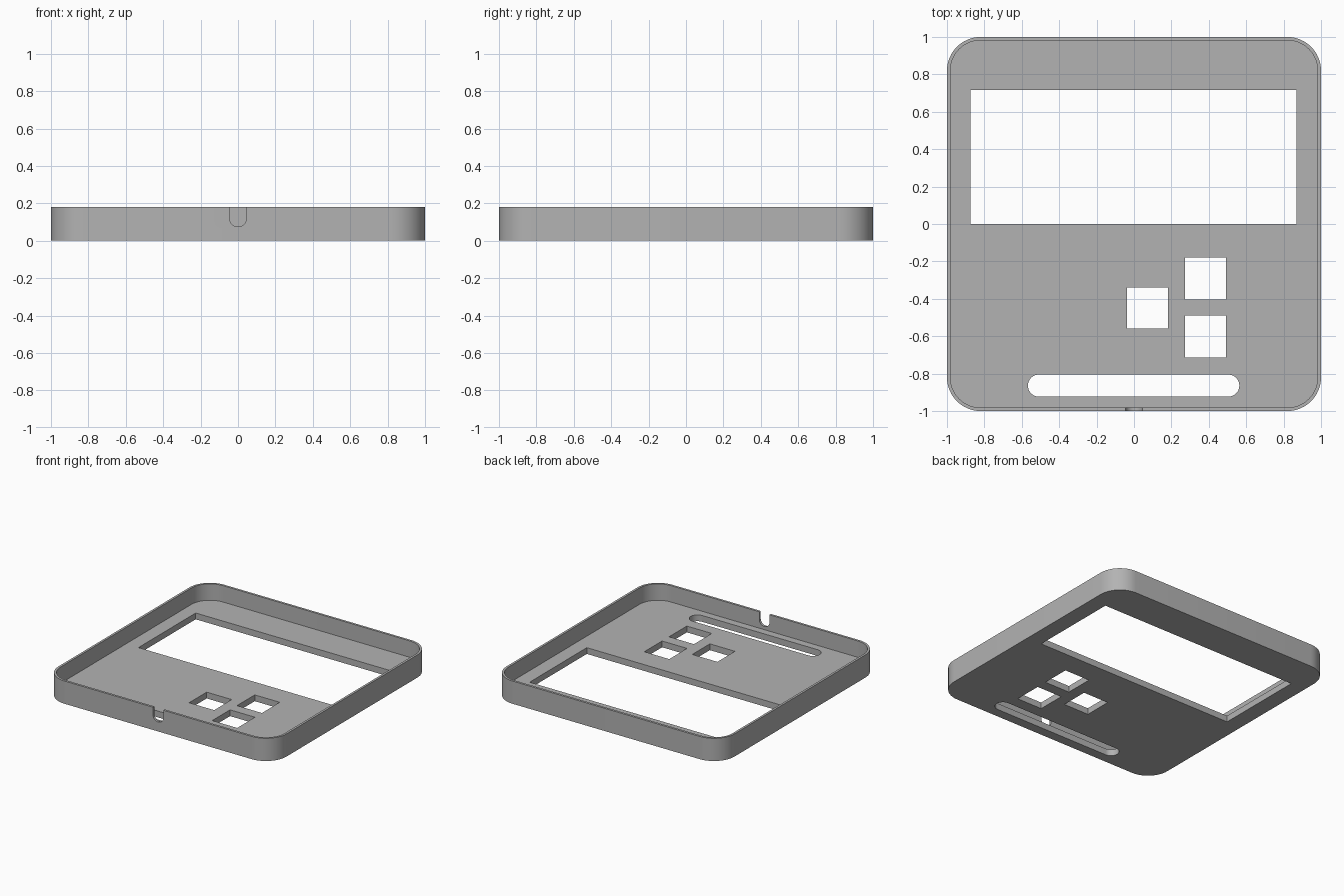
import bpy, bmesh, math
from mathutils import Matrix

cube = bpy.data.objects.get("Cube")
if cube:
    bpy.data.objects.remove(cube)

HEIGHT, FLOOR, WALL, RADIUS = 0.18, 0.05, 0.018, 0.18

grey = bpy.data.materials.new("plain grey")
grey.use_nodes = True
colour = (0.45, 0.45, 0.45, 1)
grey.diffuse_color = colour
grey.node_tree.nodes["Principled BSDF"].inputs["Base Color"].default_value = colour


def outline(x0, x1, y0, y1, r=0, steps=12):
    """Rectangle outline, counter-clockwise, with optional round corners."""
    if r == 0:
        return [(x0, y0), (x1, y0), (x1, y1), (x0, y1)]
    centres = [(x1 - r, y1 - r), (x0 + r, y1 - r), (x0 + r, y0 + r), (x1 - r, y0 + r)]
    points = []
    for i, (cx, cy) in enumerate(centres):
        for s in range(steps + 1):
            a = math.pi / 2 * (i + s / steps)
            points.append((cx + r * math.cos(a), cy + r * math.sin(a)))
    return points


def prism(name, points, z0, z1, matrix=None):
    """Solid made by extruding an outline from z0 to z1."""
    bm = bmesh.new()
    face = bm.faces.new([bm.verts.new((x, y, z0)) for x, y in points])
    top = bmesh.ops.extrude_face_region(bm, geom=[face])["geom"]
    bmesh.ops.translate(bm, vec=(0, 0, z1 - z0),
                        verts=[v for v in top if isinstance(v, bmesh.types.BMVert)])
    bmesh.ops.remove_doubles(bm, verts=bm.verts, dist=1e-5)
    if matrix:
        bm.transform(matrix)
    bmesh.ops.recalc_face_normals(bm, faces=bm.faces)
    mesh = bpy.data.meshes.new(name)
    bm.to_mesh(mesh)
    bm.free()
    mesh.materials.append(grey)
    obj = bpy.data.objects.new(name, mesh)
    bpy.context.collection.objects.link(obj)
    return obj


# Outer body of the shell
shell = prism("case_shell", outline(-1, 1, -1, 1, RADIUS), 0, HEIGHT)

# Hollow interior, screen window, button holes and rounded slot
inner = 1 - WALL
cutters = [prism("interior_cutter", outline(-inner, inner, -inner, inner, RADIUS - WALL),
                 FLOOR, HEIGHT + 0.1)]
openings = {
    "screen_cutter": (-0.873, 0.87, 0, 0.717),
    "button_cutter_middle": (-0.037, 0.183, -0.56, -0.34),
    "button_cutter_upper": (0.273, 0.492, -0.403, -0.18),
    "button_cutter_lower": (0.273, 0.492, -0.713, -0.49),
    "slot_cutter": (-0.567, 0.563, -0.923, -0.805, 0.0585),
}
for name, box in openings.items():
    cutters.append(prism(name, outline(*box), -0.1, FLOOR + 0.05))

# Round-bottomed cable notch in the front wall
notch = [(-0.045, 0.3)]
notch += [(0.045 * math.cos(a), 0.12 + 0.045 * math.sin(a))
          for a in (math.pi * (1 + s / 16) for s in range(17))]
notch.append((0.045, 0.3))
cutters.append(prism("notch_cutter", notch, 0.96, 1.1, Matrix.Rotation(math.pi / 2, 4, "X")))

# Cut everything out of the shell, then drop the helpers
for cutter in cutters:
    mod = shell.modifiers.new(cutter.name, "BOOLEAN")
    mod.operation = "DIFFERENCE"
    mod.solver = "EXACT"
    mod.object = cutter
    cutter.hide_render = True
bpy.ops.object.select_all(action="DESELECT")
bpy.context.view_layer.objects.active = shell
shell.select_set(True)
for mod in list(shell.modifiers):
    bpy.ops.object.modifier_apply(modifier=mod.name)
for cutter in cutters:
    bpy.data.objects.remove(cutter)

bpy.ops.object.shade_smooth_by_angle(angle=math.radians(30))
